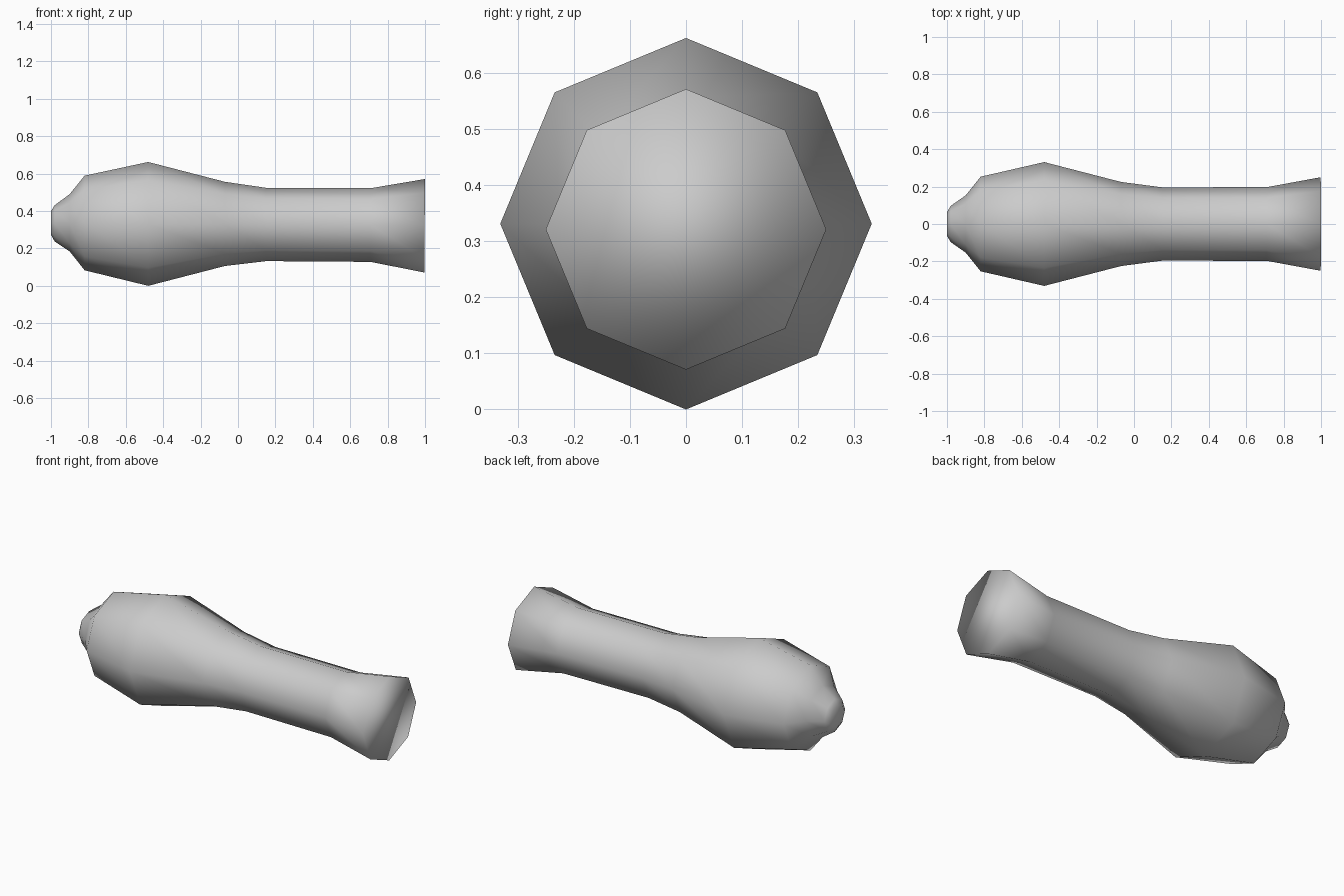
import bpy
import bmesh
from math import cos, sin, tau

default_cube = bpy.data.objects.get("Cube")
if default_cube:
    bpy.data.objects.remove(default_cube, do_unlink=True)

SIDES = 8

# Profile along the handle: position on x, radius, height of the axis
PROFILE = [
    (-1.0, 0.063, 0.336),
    (-0.98, 0.097, 0.334),
    (-0.9, 0.153, 0.337),
    (-0.82, 0.253, 0.336),
    (-0.48, 0.331, 0.331),
    (-0.07, 0.225, 0.331),
    (0.15, 0.196, 0.328),
    (0.71, 0.197, 0.325),
    (0.998, 0.25, 0.321),
]


def make_material(name, color):
    mat = bpy.data.materials.new(name)
    mat.use_nodes = True
    mat.diffuse_color = color
    mat.node_tree.nodes["Principled BSDF"].inputs["Base Color"].default_value = color
    return mat


def octagon_ring(bm, x, radius, height):
    # Corners point straight up, down and to the sides
    angles = [tau * i / SIDES for i in range(SIDES)]
    return [bm.verts.new((x, radius * cos(a), height + radius * sin(a))) for a in angles]


# Handle body: rings joined by quads, closed by a cap at each end
bm = bmesh.new()
rings = [octagon_ring(bm, *station) for station in PROFILE]
for near, far in zip(rings, rings[1:]):
    for i in range(SIDES):
        j = (i + 1) % SIDES
        bm.faces.new((near[i], near[j], far[j], far[i]))
bm.faces.new(rings[0])
bm.faces.new(rings[-1])

# The wide end leans very slightly
for v in rings[-1]:
    v.co.x += 0.008 * (v.co.z - PROFILE[-1][2])

bmesh.ops.recalc_face_normals(bm, faces=bm.faces)
for face in bm.faces:
    face.smooth = True

mesh = bpy.data.meshes.new("handle")
bm.to_mesh(mesh)
bm.free()
mesh.materials.append(make_material("light grey", (0.6, 0.6, 0.6, 1.0)))
handle = bpy.data.objects.new("handle", mesh)
bpy.context.collection.objects.link(handle)
